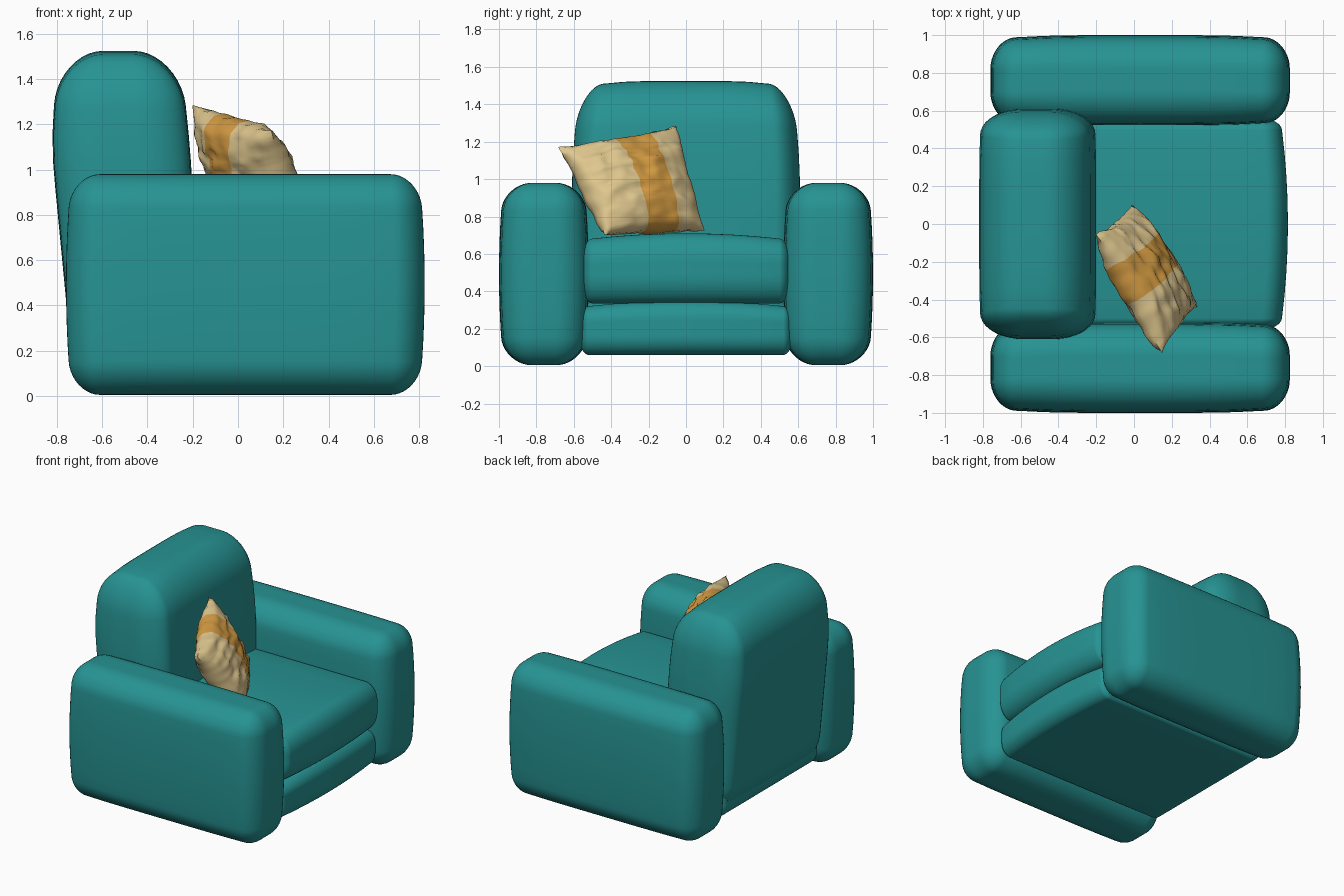
import bpy, math
from mathutils import Vector, noise

if "Cube" in bpy.data.objects:
    bpy.data.objects.remove(bpy.data.objects["Cube"])


def material(name, rgb):
    m = bpy.data.materials.new(name)
    m.diffuse_color = (*rgb, 1)
    m.use_nodes = True
    m.node_tree.nodes["Principled BSDF"].inputs["Base Color"].default_value = m.diffuse_color
    return m


TEAL = material("teal fabric", (0.020, 0.292, 0.292))
CREAM = material("cream fabric", (0.74, 0.57, 0.27))
OCHRE = material("ochre fabric", (0.66, 0.33, 0.055))


def make_object(name, verts, faces, mats, angle=60):
    me = bpy.data.meshes.new(name)
    me.from_pydata(verts, [], faces)
    ob = bpy.data.objects.new(name, me)
    bpy.context.collection.objects.link(ob)
    for m in mats:
        me.materials.append(m)
    bpy.context.view_layer.objects.active = ob
    ob.select_set(True)
    bpy.ops.object.shade_smooth_by_angle(angle=math.radians(angle))
    ob.select_set(False)
    return ob


def cushion(name, lo, hi, radius, warp, k=5, flat=8):
    """Rounded box with elliptical corners; warp(p, q) puffs it, q = position in -1..1."""
    # each grid step is (flat part -1..1, corner part -1..1)
    steps = [(-1, -math.tan(math.pi / 4 * (1 - i / k))) for i in range(k)]
    steps += [(-1 + 2 * i / flat, 0) for i in range(flat + 1)]
    steps += [(1, math.tan(math.pi / 4 * (i + 1) / k)) for i in range(k)]
    n = len(steps) - 1
    lo, hi, radius = Vector(lo), Vector(hi), Vector(radius)
    mid, half = (lo + hi) / 2, (hi - lo) / 2
    index, verts, faces = {}, [], []

    def vert(key):
        if key not in index:
            f = [steps[i][0] for i in key]
            c = Vector([steps[i][1] for i in key]).normalized()
            q = Vector([(f[a] * (half[a] - radius[a]) + c[a] * radius[a]) / half[a] for a in range(3)])
            p = Vector([mid[a] + q[a] * half[a] for a in range(3)])
            index[key] = len(verts)
            verts.append(warp(p, q))
        return index[key]

    for a in range(3):
        b, c = (a + 1) % 3, (a + 2) % 3
        for side in (0, n):
            for i in range(n):
                for j in range(n):
                    quad = []
                    for di, dj in ((0, 0), (1, 0), (1, 1), (0, 1)):
                        key = [0, 0, 0]
                        key[a], key[b], key[c] = side, i + di, j + dj
                        quad.append(vert(tuple(key)))
                    faces.append(quad if side else quad[::-1])
    return make_object(name, verts, faces, [TEAL])


# Arms: full in the middle, tighter toward the floor and the ends
def arm_warp(sign):
    def warp(p, q):
        w = 1 - 0.10 * q.z ** 2 - 0.10 * q.x ** 4
        x = 0.03 + (p.x - 0.03) * (1 - 0.03 * q.z ** 2)
        return Vector((x, sign * 0.76 + (p.y - sign * 0.76) * w, p.z))
    return warp


for side, s in (("left", 1), ("right", -1)):
    cushion(side + "_arm", (-0.76, s * 0.76 - 0.24, 0.005), (0.825, s * 0.76 + 0.24, 0.98),
            (0.13, 0.17, 0.15), arm_warp(s))


# Backrest: leans back and narrows to a rounded crown
def back_warp(p, q):
    t = max(0.0, (p.z - 0.9) / 0.62)
    x = -0.52 + (p.x + 0.52) * (1 - 0.10 * t ** 2 - 0.04 * q.y ** 4)
    if p.x < -0.52:
        x += 0.10 * max(0.0, (1.1 - p.z) / 1.04)
    else:
        x -= 0.03 * t
    y = p.y * (1 - 0.07 * t ** 2)
    return Vector((x, y, p.z - 0.04 * q.y ** 4 * t))


cushion("backrest", (-0.825, -0.61, 0.06), (-0.20, 0.61, 1.525), (0.22, 0.13, 0.24), back_warp)


# Seat cushion with a crowned top and bowed front
def seat_warp(p, q):
    z = p.z - 0.035 * q.y ** 2 * max(q.z, 0)
    x = p.x - 0.04 * q.y ** 2 * max(q.x, 0)
    return Vector((x, p.y, z))


cushion("seat_cushion", (-0.55, -0.56, 0.335), (0.815, 0.56, 0.71), (0.11, 0.06, 0.15), seat_warp)
cushion("seat_base", (-0.70, -0.57, 0.06), (0.785, 0.57, 0.35), (0.09, 0.05, 0.10), seat_warp)

# Throw pillow: two puffed sheets between four corners, with a wide stripe
A, B = Vector((0.14, -0.68, 1.17)), Vector((-0.20, -0.05, 1.28))
C, D = Vector((-0.01, 0.10, 0.72)), Vector((0.33, -0.44, 0.70))
NORMAL = Vector((0.78, 0.41, 0.47)).normalized()
N = 36
verts, faces, stripe, index = [], [], [], {}


def pillow_vert(i, j, side):
    key = (i, j, 0 if i in (0, N) or j in (0, N) else side)
    if key not in index:
        s, t = 2 * i / N - 1, 2 * j / N - 1
        u = 0.5 + 0.5 * s * (1 - 0.05 * (1 - t * t))
        v = 0.5 + 0.5 * t * (1 - 0.05 * (1 - s * s))
        p = A.lerp(B, u).lerp(D.lerp(C, u), v)
        puff = ((1 - s * s) * (1 - t * t)) ** 0.42
        # folds gather across the pillow
        fold = noise.noise(Vector((s * 2.2, t * 5, side * 3.1)))
        fine = noise.noise(Vector((s * 5, t * 12, side * 7.7)))
        p += NORMAL * side * puff * (0.135 + 0.022 * fold + 0.010 * fine)
        p += 0.010 * noise.noise_vector(p * 14)
        index[key] = len(verts)
        verts.append(p)
    return index[key]


for side in (1, -1):
    for i in range(N):
        for j in range(N):
            quad = [pillow_vert(i + a, j + b, side) for a, b in ((0, 0), (0, 1), (1, 1), (1, 0))]
            faces.append(quad if side > 0 else quad[::-1])
            stripe.append(1 if 15 <= i < 26 else 0)
pillow = make_object("throw_pillow", verts, faces, [CREAM, OCHRE])
for poly, m in zip(pillow.data.polygons, stripe):
    poly.material_index = m
